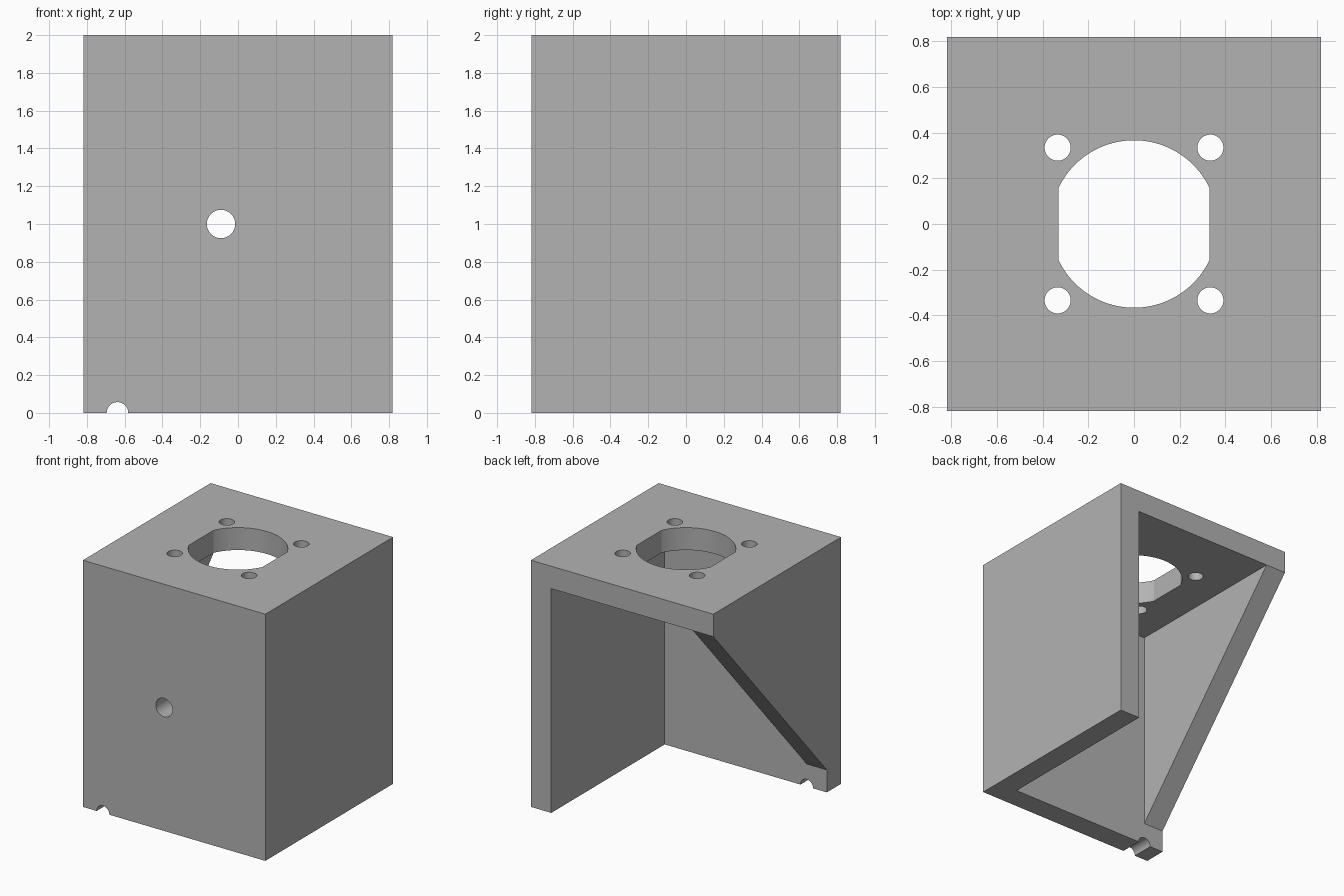
import bpy, bmesh, math
from mathutils import Vector

if "Cube" in bpy.data.objects:
    bpy.data.objects.remove(bpy.data.objects["Cube"], do_unlink=True)

HALF, HEIGHT, WALL = 0.818, 2.0, 0.182
INNER = HALF - WALL

grey = bpy.data.materials.new("plain grey")
grey.use_nodes = True
grey.diffuse_color = (0.45, 0.45, 0.45, 1)
grey.node_tree.nodes["Principled BSDF"].inputs["Base Color"].default_value = grey.diffuse_color


def prism(name, points, axis, lo, hi):
    """Extrude a 2D outline along x, y or z; the outline uses the other two axes in order."""
    bm = bmesh.new()
    place = {"x": lambda a, b: (lo, a, b),
             "y": lambda a, b: (a, lo, b),
             "z": lambda a, b: (a, b, lo)}[axis]
    face = bm.faces.new([bm.verts.new(place(a, b)) for a, b in points])
    grown = bmesh.ops.extrude_face_region(bm, geom=[face])
    step = Vector([hi - lo if axis == c else 0 for c in "xyz"])
    bmesh.ops.translate(bm, vec=step,
                        verts=[v for v in grown["geom"] if isinstance(v, bmesh.types.BMVert)])
    bmesh.ops.recalc_face_normals(bm, faces=bm.faces)
    mesh = bpy.data.meshes.new(name)
    bm.to_mesh(mesh)
    bm.free()
    mesh.materials.append(grey)
    obj = bpy.data.objects.new(name, mesh)
    bpy.context.collection.objects.link(obj)
    return obj


def rect(a0, a1, b0, b1):
    return [(a0, b0), (a1, b0), (a1, b1), (a0, b1)]


def arc(cx, cy, r, start, end, count):
    angles = [start + (end - start) * i / count for i in range(count + 1)]
    return [(cx + r * math.cos(t), cy + r * math.sin(t)) for t in angles]


def circle(cx, cy, r):
    return arc(cx, cy, r, 0, math.tau, 48)[:-1]


bracket = prism("motor_bracket", rect(-HALF, HALF, -HALF, HALF), "z", 0, HEIGHT)

# Open interior and the sloping edge of the brace wall
slope = [(-INNER, WALL), (-INNER, -1), (HALF + 1, -1),
         (HALF + 1, HEIGHT - WALL), (HALF, HEIGHT - WALL)]
cutters = [
    prism("cavity_cutter", rect(-INNER, INNER, -INNER, HALF + 1), "z", -1, HEIGHT - WALL),
    prism("brace_slope_cutter", slope, "x", -HALF - 1, 0),
]

# Large round opening with two flat sides
R, FLAT = 0.366, 0.33
t = math.acos(FLAT / R)
opening = arc(0, 0, R, t, math.pi - t, 40) + arc(0, 0, R, math.pi + t, math.tau - t, 40)
cutters.append(prism("opening_cutter", opening, "z", 1.5, 2.5))

# Four screw holes
for sx in (-1, 1):
    for sy in (-1, 1):
        cutters.append(prism("screw_hole_cutter", circle(sx * 0.334, sy * 0.334, 0.057), "z", 1.5, 2.5))

# Front wall hole and bottom notch
cutters.append(prism("front_hole_cutter", circle(-0.09, 1.0, 0.075), "y", -1, -0.4))
cutters.append(prism("notch_cutter", circle(-0.638, 0, 0.057), "y", -1, -0.4))

for cutter in cutters:
    cutter.hide_render = True
    mod = bracket.modifiers.new(cutter.name, "BOOLEAN")
    mod.operation = "DIFFERENCE"
    mod.solver = "EXACT"
    mod.object = cutter

# Bake the cuts and drop the cutters
bpy.context.view_layer.update()
graph = bpy.context.evaluated_depsgraph_get()
result = bpy.data.meshes.new_from_object(bracket.evaluated_get(graph))
bracket.modifiers.clear()
bracket.data = result
for cutter in cutters:
    bpy.data.objects.remove(cutter, do_unlink=True)

bpy.ops.object.select_all(action="DESELECT")
bracket.select_set(True)
bpy.context.view_layer.objects.active = bracket
bpy.ops.object.shade_smooth_by_angle(angle=math.radians(25))
